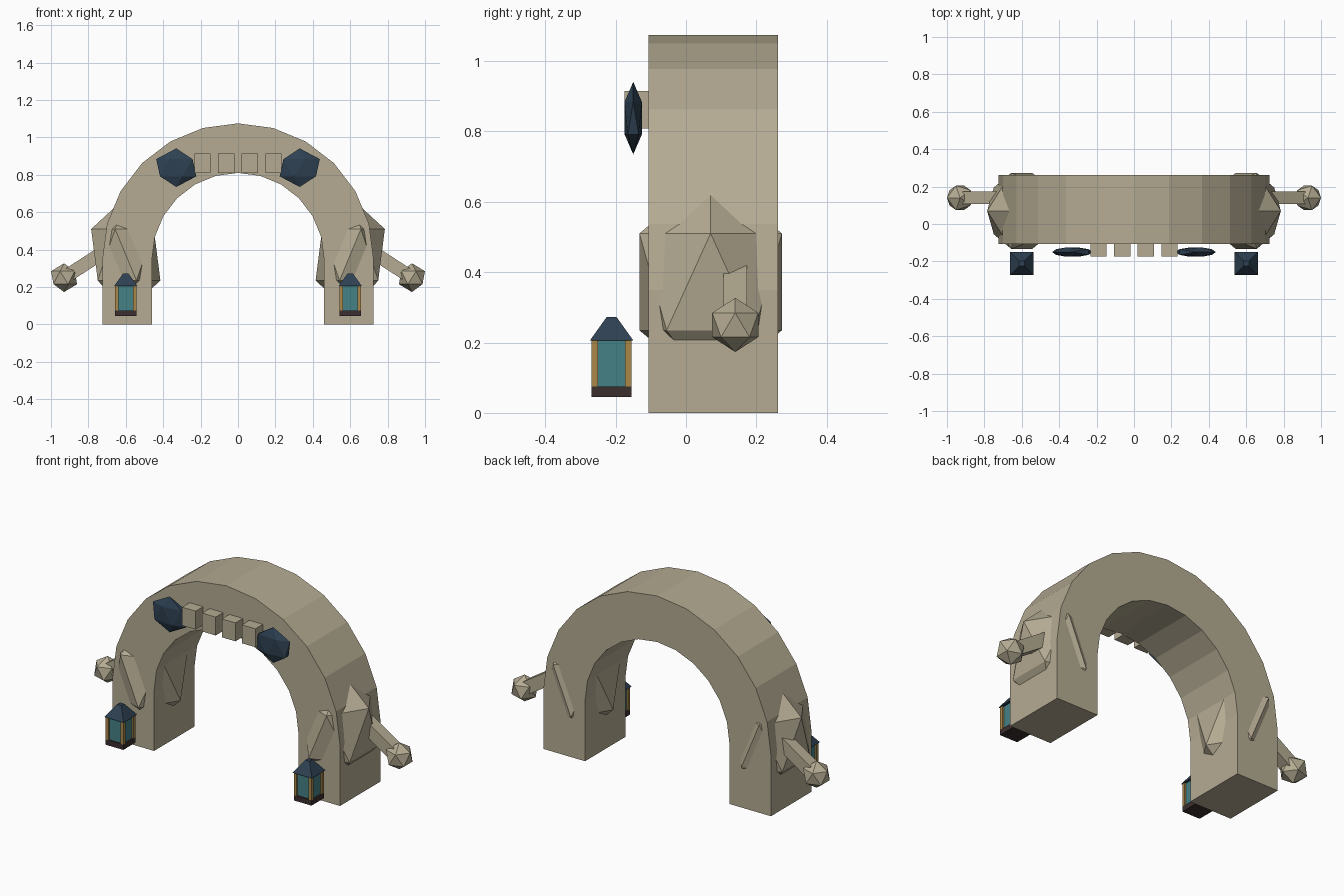
import bpy, bmesh, math
from mathutils import Matrix, Vector

cube = bpy.data.objects.get("Cube")
if cube:
    bpy.data.objects.remove(cube, do_unlink=True)


def material(name, rgb):
    m = bpy.data.materials.new(name)
    m.use_nodes = True
    m.diffuse_color = (*rgb, 1)
    m.node_tree.nodes["Principled BSDF"].inputs["Base Color"].default_value = (*rgb, 1)
    return m


STONE = material("sandstone", (0.46, 0.41, 0.29))
NAVY = material("dark navy", (0.027, 0.052, 0.085))
GLASS = material("teal glass", (0.06, 0.22, 0.24))
GOLD = material("aged gold", (0.40, 0.25, 0.07))
BROWN = material("dark brown", (0.045, 0.028, 0.028))


def finish(bm, name, mat):
    bmesh.ops.recalc_face_normals(bm, faces=bm.faces)
    mesh = bpy.data.meshes.new(name)
    bm.to_mesh(mesh)
    bm.free()
    mesh.materials.append(mat)
    obj = bpy.data.objects.new(name, mesh)
    bpy.context.collection.objects.link(obj)
    return obj


def box(name, mat, centre, size, turn=0):
    bm = bmesh.new()
    place = Matrix.Translation(centre) @ Matrix.Rotation(turn, 4, 'Y') @ Matrix.Diagonal((*size, 1))
    bmesh.ops.create_cube(bm, size=1, matrix=place)
    return finish(bm, name, mat)


def rock(name, mat, centre, radii, side):
    # Faceted stone, mirrored by the sign of side
    bm = bmesh.new()
    rx, ry, rz = radii
    place = Matrix.Translation(centre) @ Matrix.Diagonal((side * rx, ry, rz, 1))
    bmesh.ops.create_icosphere(bm, subdivisions=1, radius=1, matrix=place)
    return finish(bm, name, mat)


def arch(outer, inner, spring, front, back, steps=12):
    # Half-ring on straight legs, built as rings of four points
    bm = bmesh.new()
    path = [(1, 0, 0)]
    for i in range(steps + 1):
        a = math.pi * i / steps
        path.append((math.cos(a), math.sin(a), spring))
    path.append((-1, 0, 0))
    rings = [[bm.verts.new((c * r, y, base + s * r))
              for r, y in ((outer, front), (outer, back), (inner, back), (inner, front))]
             for c, s, base in path]
    for a, b in zip(rings, rings[1:]):
        for k in range(4):
            n = (k + 1) % 4
            bm.faces.new((a[k], a[n], b[n], b[k]))
    bm.faces.new(rings[0])
    bm.faces.new(rings[-1])
    # Join the coplanar front and back faces
    bmesh.ops.dissolve_limit(bm, angle_limit=0.01, verts=bm.verts, edges=bm.edges)
    return finish(bm, "stone_arch", STONE)


def lantern(label, x, y):
    box(label + "_lantern_base", BROWN, (x, y, 0.06), (0.113, 0.113, 0.03))
    box(label + "_lantern_glass", GLASS, (x, y, 0.142), (0.094, 0.094, 0.135))
    for i, (sx, sy) in enumerate(((-1, -1), (1, -1), (1, 1), (-1, 1))):
        box(f"{label}_lantern_post_{i + 1}", GOLD,
            (x + sx * 0.0475, y + sy * 0.0475, 0.142), (0.018, 0.018, 0.135))
    bm = bmesh.new()
    place = Matrix.Translation((x, y, 0.239)) @ Matrix.Rotation(math.pi / 4, 4, 'Z')
    bmesh.ops.create_cone(bm, cap_ends=True, segments=4, radius1=0.062 * math.sqrt(2),
                          radius2=0.014 * math.sqrt(2), depth=0.067, matrix=place)
    finish(bm, label + "_lantern_roof", NAVY)


arch(0.725, 0.46, 0.35, -0.107, 0.262)

# Row of blocks over the opening
for i, x in enumerate((-0.19, -0.063, 0.063, 0.19)):
    box(f"front_block_{i + 1}", STONE, (x, -0.135, 0.862), (0.086, 0.08, 0.106))

for side, label in ((1, "left"), (-1, "right")):
    # Boulder embedded in the leg
    rock(label + "_leg_boulder", STONE, (side * 0.6, 0.07, 0.3725), (0.207, 0.238, 0.308), side)
    # Dark gem on the front
    rock(label + "_gem", NAVY, (side * 0.33, -0.15, 0.838), (0.12, 0.029, 0.103), side)
    # Sloping arm with a knob at its end
    start, end = Vector((side * 0.66, 0.14, 0.425)), Vector((side * 0.93, 0.14, 0.25))
    run = end - start
    box(label + "_arm", STONE, (start + end) / 2, (run.length, 0.068, 0.072),
        math.atan2(-run.z, run.x))
    rock(label + "_arm_knob", STONE, end, (0.078, 0.077, 0.077), side)
    lantern(label, side * 0.6, -0.2115)
